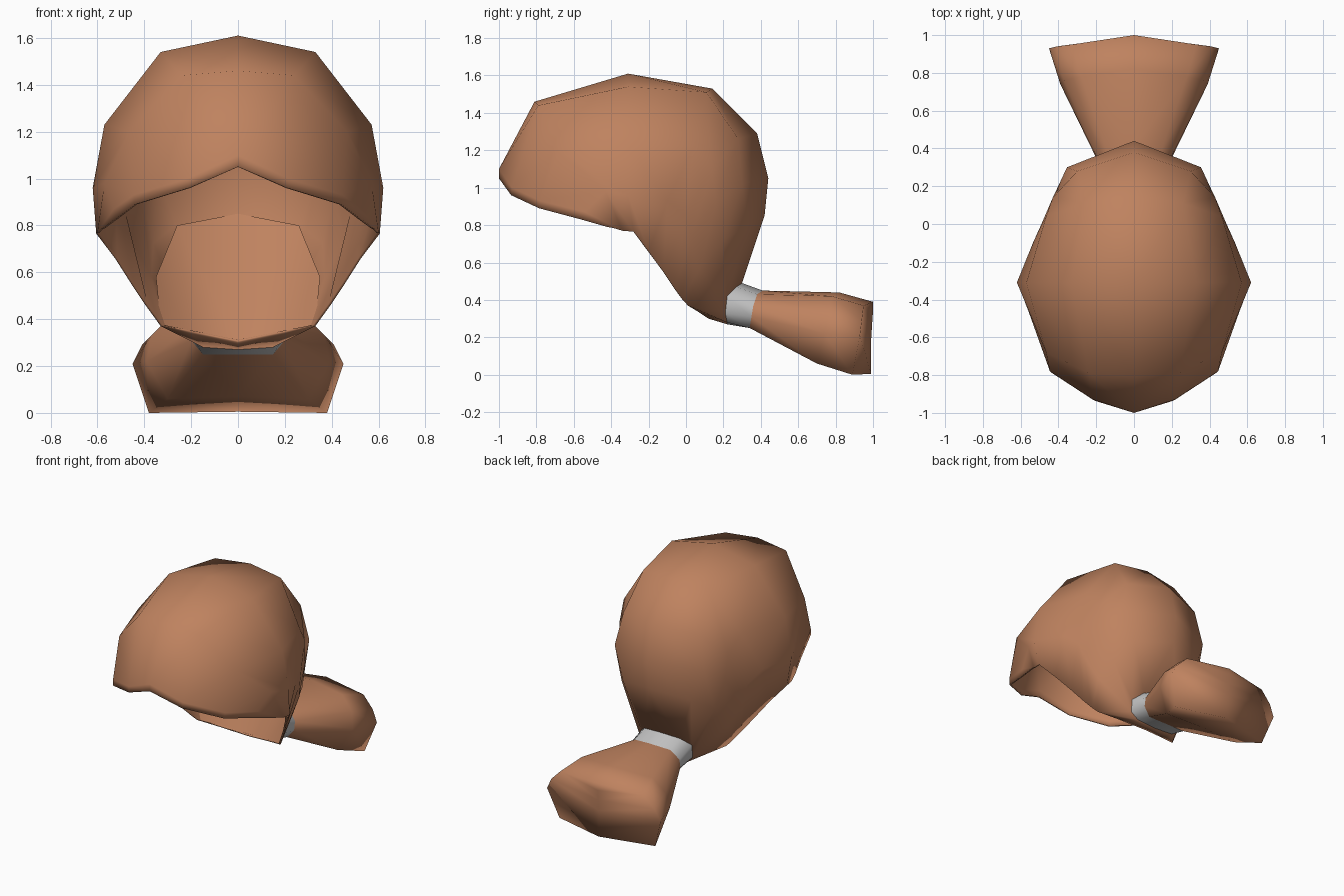
import bpy, bmesh


def material(name, rgb):
    m = bpy.data.materials.new(name)
    m.diffuse_color = (*rgb, 1)
    return m


brown = material("warm brown", (0.52, 0.225, 0.115))
grey = material("light grey", (0.55, 0.55, 0.55))


def loft(name, mat, patches, thickness=0, angle=1.0):
    """Skin each list of half sections, mirrored across x = 0."""
    bm = bmesh.new()
    for sections in patches:
        for side in (1, -1):
            grid = [[bm.verts.new((side * x, y, z)) for x, y, z in s] for s in sections]
            for a, b in zip(grid, grid[1:]):
                for i in range(len(a) - 1):
                    bm.faces.new((a[i], a[i + 1], b[i + 1], b[i]))
    bmesh.ops.remove_doubles(bm, verts=bm.verts, dist=0.001)
    bmesh.ops.recalc_face_normals(bm, faces=bm.faces)
    me = bpy.data.meshes.new(name)
    bm.to_mesh(me)
    bm.free()
    me.materials.append(mat)
    ob = bpy.data.objects.new(name, me)
    bpy.context.collection.objects.link(ob)
    bpy.context.view_layer.objects.active = ob
    ob.select_set(True)
    bpy.ops.object.shade_smooth_by_angle(angle=angle)
    ob.select_set(False)
    if thickness:
        mod = ob.modifiers.new("shell", "SOLIDIFY")
        mod.thickness = thickness
        mod.offset = -1
    return ob


# Half rings where the hair is tied, from top centre round to bottom centre
tie_front = [(0, .30, .49), (.14, .27, .47), (.2, .22, .42), (.2, .21, .33), (.15, .22, .28), (0, .22, .27)]
tie_back = [(0, .41, .45), (.14, .38, .43), (.2, .36, .37), (.2, .35, .31), (.15, .34, .25), (0, .34, .25)]

# Hair cap: half sections from the forehead over the crown to the tie
cap = [
    [(0, -1, 1.05), (.21, -.935, .96), (.44, -.785, .89), (.52, -.56, .83), (.575, -.42, .79)],
    [(0, -1, 1.10), (.215, -.93, 1.0), (.445, -.78, .93), (.53, -.54, .87), (.585, -.39, .785)],
    [(0, -.81, 1.46), (.24, -.79, 1.44), (.465, -.68, 1.2), (.57, -.43, .98), (.60, -.34, .77)],
    [(0, -.31, 1.61), (.33, -.31, 1.54), (.57, -.31, 1.23), (.62, -.31, .96), (.605, -.28, .765)],
    [(0, .14, 1.53), (.26, .11, 1.51), (.465, .04, 1.22), (.535, -.10, .93), (.525, -.20, .66)],
    [(0, .38, 1.29), (.30, .28, 1.26), (.43, .14, 1.1), (.49, .0, .85), (.455, -.12, .55)],
    [(0, .44, 1.05), (.355, .30, 1.02), (.42, .16, .92), (.465, .03, .74), (.395, -.06, .46)],
    [(0, .42, .85), (.27, .33, .8), (.37, .20, .72), (.38, .08, .58), (.355, -.02, .405)],
    tie_front[:4] + [(.33, .01, .37)],
]
rim = [(.33, .01, .37), (.2, .06, .34), (0, .12, .30)]
loft("hair_cap", brown, [cap, [rim, tie_front[3:]]], 0.012, 1.2)

# Inner lining closing the cap in front of the tie
loft("inner_lining", brown, [[[(.35, .07, .58), (.26, .30, .8), (0, .405, .85)], rim]])

# Hair tie
loft("hair_tie", grey, [[tie_front, tie_back]])

# Ponytail: flares from the tie and closes on a blunt end
middle = [(0, .82, .44), (.28, .78, .42), (.37, .76, .33), (.39, .74, .22), (.30, .70, .06), (0, .70, .07)]
tip = [(0, 1, .39), (.33, .95, .37), (.41, .94, .29), (.45, .93, .21), (.38, .89, 0), (0, .99, .005)]
end = [(0, 1, .39), (0, 1, .34), (0, .995, .27), (0, .99, .19), (0, .99, .005), (0, .99, .005)]
loft("ponytail", brown, [[tie_back, middle, tip, end]], angle=1.9)
